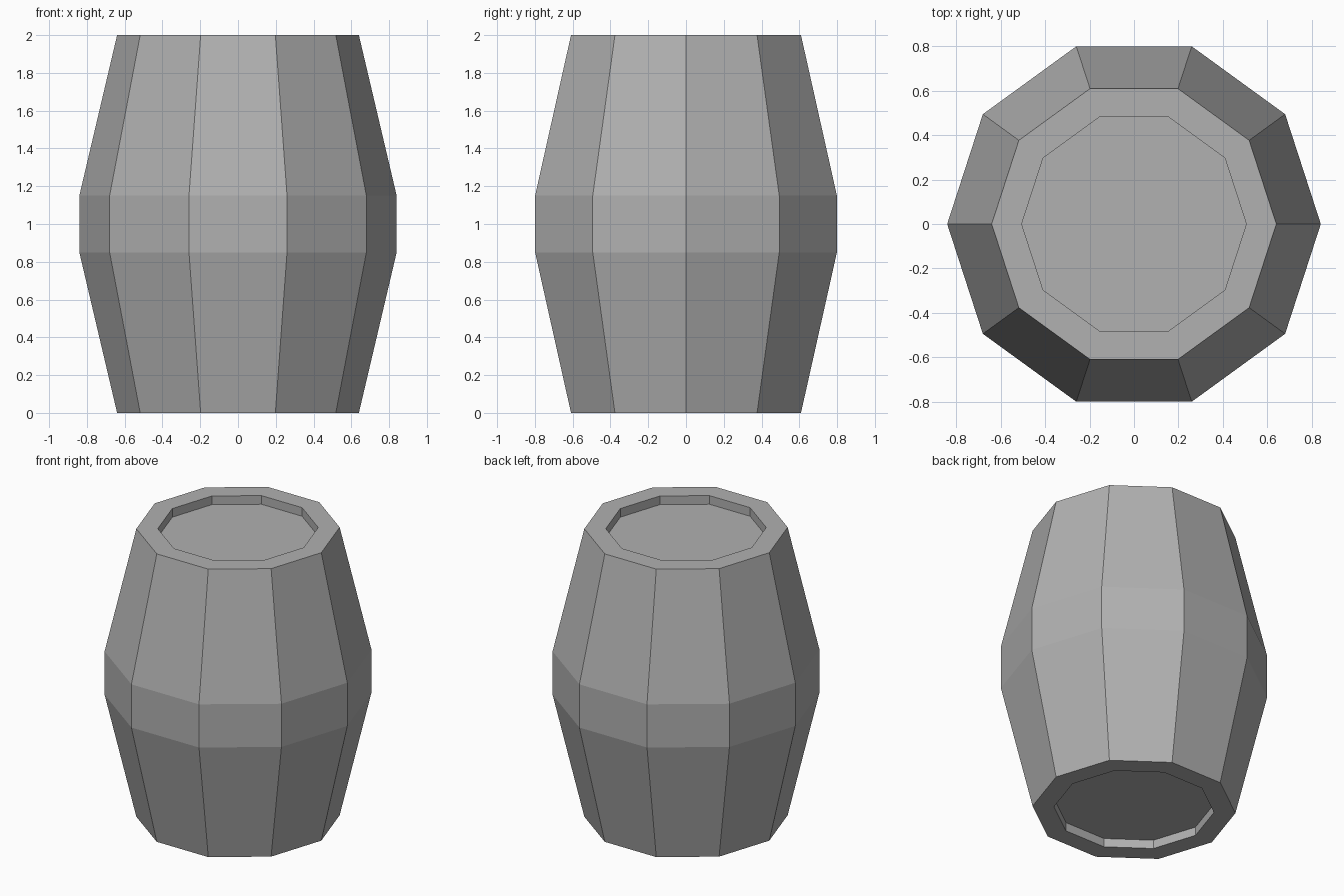
import bpy, bmesh
from math import cos, sin, pi

if "Cube" in bpy.data.objects:
    bpy.data.objects.remove(bpy.data.objects["Cube"])

SIDES = 10
RECESS = 0.06

# Barrel profile as (radius, height): bottom recess, rim, belly, rim, top recess
profile = [(0.505, RECESS), (0.505, 0), (0.64, 0), (0.84, 0.85),
           (0.84, 1.15), (0.64, 2), (0.505, 2), (0.505, 2 - RECESS)]

bm = bmesh.new()
rings = [[bm.verts.new((r * cos(2 * pi * i / SIDES), r * sin(2 * pi * i / SIDES), z))
          for i in range(SIDES)] for r, z in profile]

# Staves, rims and recess walls
for low, high in zip(rings, rings[1:]):
    for i in range(SIDES):
        j = (i + 1) % SIDES
        bm.faces.new((low[i], low[j], high[j], high[i]))

# Sunken lids at both ends
bm.faces.new(rings[0][::-1])
bm.faces.new(rings[-1])
bmesh.ops.recalc_face_normals(bm, faces=bm.faces)

mesh = bpy.data.meshes.new("barrel")
bm.to_mesh(mesh)
bm.free()
barrel = bpy.data.objects.new("barrel", mesh)
bpy.context.collection.objects.link(barrel)

# Dark grey surface
grey = bpy.data.materials.new("dark_grey")
grey.diffuse_color = (0.44, 0.44, 0.44, 1)
grey.use_nodes = True
grey.node_tree.nodes["Principled BSDF"].inputs["Base Color"].default_value = grey.diffuse_color
mesh.materials.append(grey)
